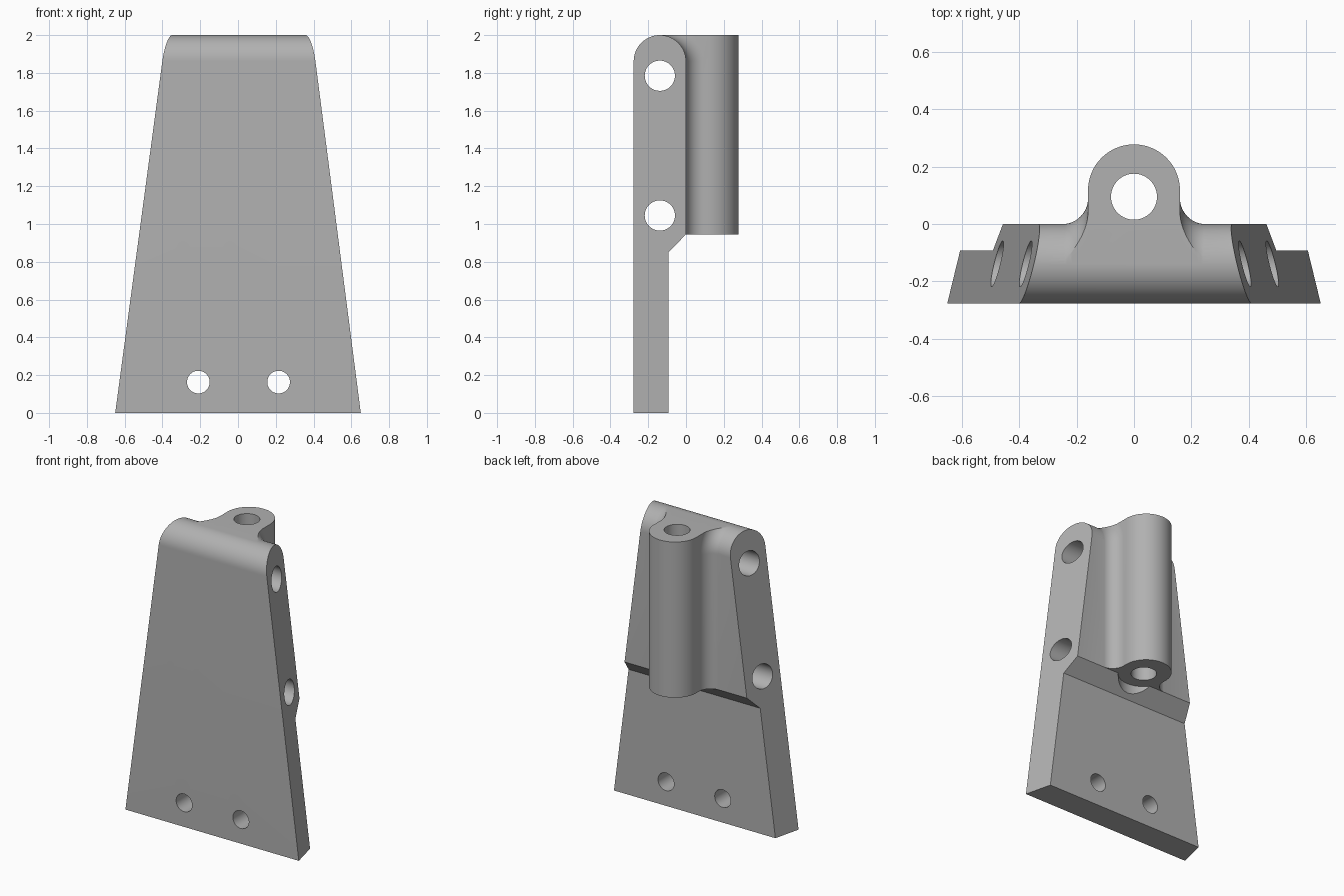
import bpy, bmesh, math
from mathutils import Matrix

cube = bpy.data.objects.get("Cube")
if cube:
    bpy.data.objects.remove(cube, do_unlink=True)

R = 0.1385          # radius of the rounded top edge
AXIS_Y = -R         # centre line of the rounded edge
FRONT = -2 * R
TOP = 2.0
STEP_Z = 0.945      # underside of the thick upper half
BOSS_R, BOSS_Y = 0.16, 0.117
BORE_Y = 0.095
FILLET = 0.09

grey = bpy.data.materials.new("plain grey")
grey.use_nodes = True
colour = (0.44, 0.44, 0.44, 1)
grey.diffuse_color = colour
grey.node_tree.nodes["Principled BSDF"].inputs["Base Color"].default_value = colour


def loft(name, sections):
    """Closed solid through rings that all have the same point count."""
    bm = bmesh.new()
    rings = [[bm.verts.new(p) for p in s] for s in sections]
    n = len(rings[0])
    for a, b in zip(rings, rings[1:]):
        for i in range(n):
            j = (i + 1) % n
            bm.faces.new((a[i], a[j], b[j], b[i]))
    bm.faces.new(rings[0][::-1])
    bm.faces.new(rings[-1])
    bmesh.ops.recalc_face_normals(bm, faces=bm.faces)
    return finish(name, bm)


def finish(name, bm):
    mesh = bpy.data.meshes.new(name)
    bm.to_mesh(mesh)
    bm.free()
    mesh.materials.append(grey)
    ob = bpy.data.objects.new(name, mesh)
    bpy.context.collection.objects.link(ob)
    return ob


def cylinder(name, centre, axis, radius, depth):
    bm = bmesh.new()
    turn = {"X": Matrix.Rotation(math.pi / 2, 4, "Y"),
            "Y": Matrix.Rotation(math.pi / 2, 4, "X"),
            "Z": Matrix.Identity(4)}[axis]
    bmesh.ops.create_cone(bm, cap_ends=True, segments=64, radius1=radius,
                          radius2=radius, depth=depth,
                          matrix=Matrix.Translation(centre) @ turn)
    return finish(name, bm)


def combine(target, other, operation):
    mod = target.modifiers.new("combine", "BOOLEAN")
    mod.operation = operation
    mod.solver = "EXACT"
    mod.object = other
    bpy.context.view_layer.objects.active = target
    bpy.ops.object.modifier_apply(modifier=mod.name)
    bpy.data.objects.remove(other, do_unlink=True)


# Tapered plate: side profile with slanted ends
arc = [math.pi * i / 32 for i in range(33)]
profile = [(FRONT, 0), (-0.093, 0), (-0.093, 0.85), (0, STEP_Z)]
profile += [(AXIS_Y + R * math.cos(a), TOP - R + R * math.sin(a)) for a in arc]


def end(side, taper):
    return [(side * (0.65 - taper * z - 0.243 * (y - FRONT)), y, z)
            for y, z in profile]


bracket = loft("bracket", [end(-1, 0.134), end(1, 0.129)])

# Upright boss with a rounded back
outline = [(BOSS_R * math.cos(a), BOSS_Y + BOSS_R * math.sin(a)) for a in arc]
outline += [(-BOSS_R, AXIS_Y), (BOSS_R, AXIS_Y)]
boss = loft("boss", [[(x, y, z) for x, y in outline] for z in (STEP_Z, TOP)])


# Fillet that follows the plate's back and rounded edge beside the boss
def collar_section(x, rise):
    rho = R + rise
    start = math.asin(min(1, R / rho))
    ring = [(x, AXIS_Y, STEP_Z), (x, AXIS_Y + rho, STEP_Z)]
    for i in range(25):
        a = start * i / 24
        ring.append((x, AXIS_Y + rho * math.cos(a),
                     TOP - R + rho * math.sin(a)))
    ring.append((x, AXIS_Y, ring[-1][2]))
    return ring


half = []
for i in range(17):
    a = math.pi / 2 * i / 16
    half.append((BOSS_R + FILLET * (1 - math.cos(a)),
                 FILLET * (1 - math.sin(a)) - 0.0005))
stations = [(-x, h) for x, h in reversed(half)] + half
collar = loft("collar", [collar_section(x, h) for x, h in stations])

combine(boss, collar, "UNION")
combine(bracket, boss, "UNION")

# Vertical bore and the clearance below it
combine(bracket, cylinder("bore", (0, BORE_Y, 1.5), "Z", 0.08, 2), "DIFFERENCE")
clear_low = 0.5
combine(bracket, cylinder("clearance", (0, BORE_Y, (STEP_Z + clear_low) / 2), "Z",
                          BOSS_R, STEP_Z - clear_low), "DIFFERENCE")

# Cross holes through the sides
for z in (1.785, 1.045):
    combine(bracket, cylinder("cross_hole", (0, AXIS_Y, z), "X", 0.08, 2),
            "DIFFERENCE")

# Mounting holes near the foot
for x in (-0.21, 0.215):
    combine(bracket, cylinder("mount_hole", (x, AXIS_Y, 0.163), "Y", 0.06, 1),
            "DIFFERENCE")

bpy.ops.object.select_all(action="DESELECT")
bracket.select_set(True)
bpy.context.view_layer.objects.active = bracket
bpy.ops.object.shade_smooth_by_angle(angle=math.radians(25))
